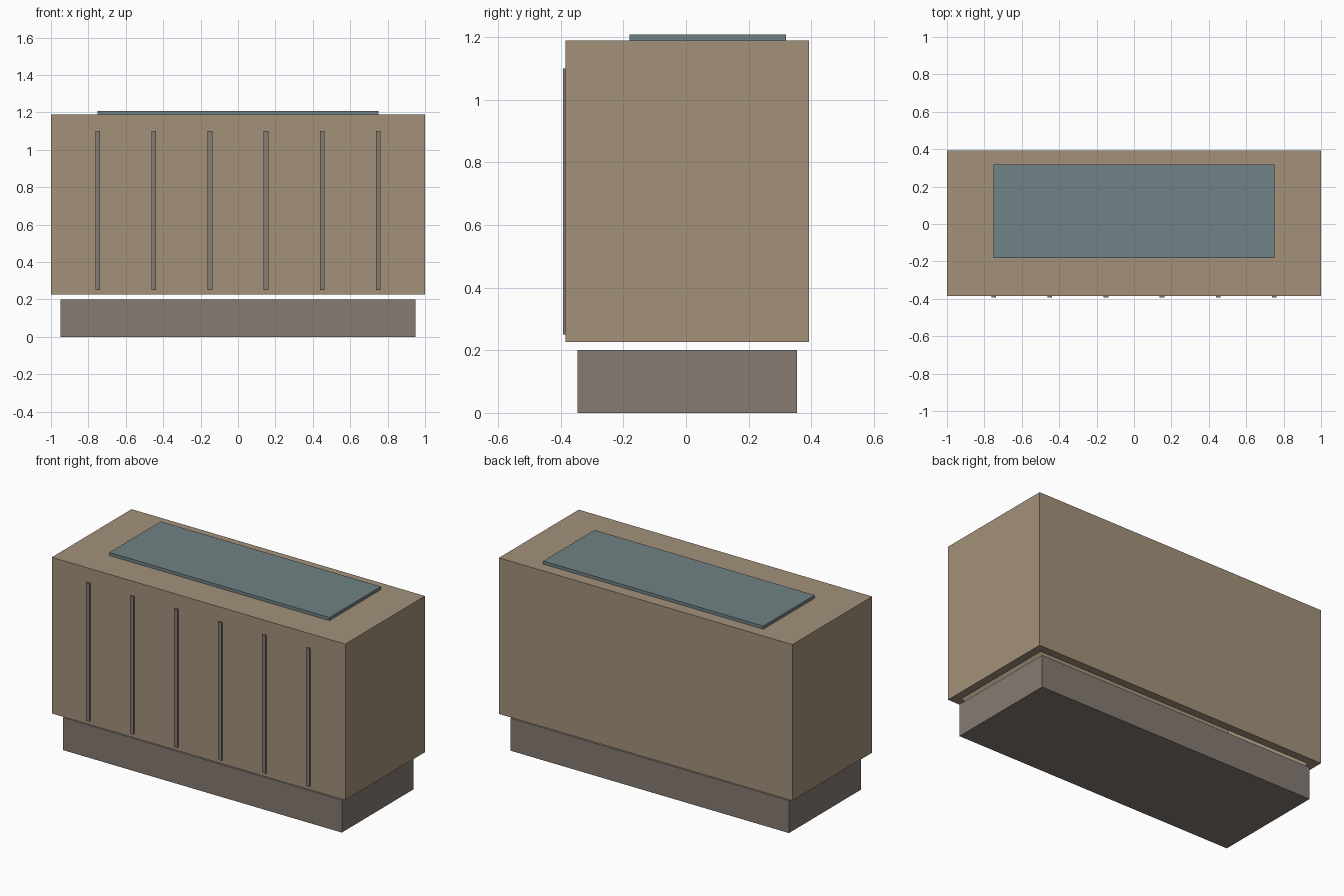
import bpy, bmesh

if "Cube" in bpy.data.objects:
    bpy.data.objects.remove(bpy.data.objects["Cube"])


def material(name, rgb):
    """Flat colour from sRGB 0-255 values."""
    m = bpy.data.materials.new(name)
    lin = [((c / 255 + 0.055) / 1.055) ** 2.4 for c in rgb]
    m.diffuse_color = (*lin, 1.0)
    m.use_nodes = True
    m.node_tree.nodes["Principled BSDF"].inputs["Base Color"].default_value = m.diffuse_color
    return m


def box(name, lo, hi, mat, open_bottom=False):
    """Axis-aligned box between two corners, optionally without its floor."""
    bm = bmesh.new()
    bmesh.ops.create_cube(bm, size=1.0)
    for v in bm.verts:
        v.co = [(a + b) / 2 + c * (b - a) for a, b, c in zip(lo, hi, v.co)]
    bm.normal_update()
    if open_bottom:
        floor = [f for f in bm.faces if f.normal.z < -0.9]
        bmesh.ops.delete(bm, geom=floor, context='FACES_ONLY')
    mesh = bpy.data.meshes.new(name)
    bm.to_mesh(mesh)
    bm.free()
    mesh.materials.append(mat)
    obj = bpy.data.objects.new(name, mesh)
    bpy.context.collection.objects.link(obj)
    return obj


tan = material("tan panel", (163, 145, 122))
taupe = material("taupe trim", (134, 123, 114))
slate = material("slate top", (112, 130, 133))

FRONT, BACK = -0.384, 0.392

# Recessed plinth
box("plinth", (-0.95, -0.346, 0.0), (0.95, 0.354, 0.2), taupe)

# Hollow body floating just above the plinth, open underneath
body = box("body", (-1.0, FRONT, 0.227), (1.0, BACK, 1.189), tan, open_bottom=True)
wall = body.modifiers.new("wall thickness", 'SOLIDIFY')
wall.thickness = 0.05
wall.offset = -1.0
wall.use_even_offset = True

# Inlay plate on top
box("top_plate", (-0.75, -0.181, 1.189), (0.75, 0.319, 1.208), slate)

# Six vertical ribs on the front
for i in range(6):
    x = -0.75 + 0.3 * i
    box(f"front_rib_{i + 1}", (x - 0.0125, -0.3925, 0.25),
        (x + 0.0125, FRONT + 0.005, 1.10), taupe)
